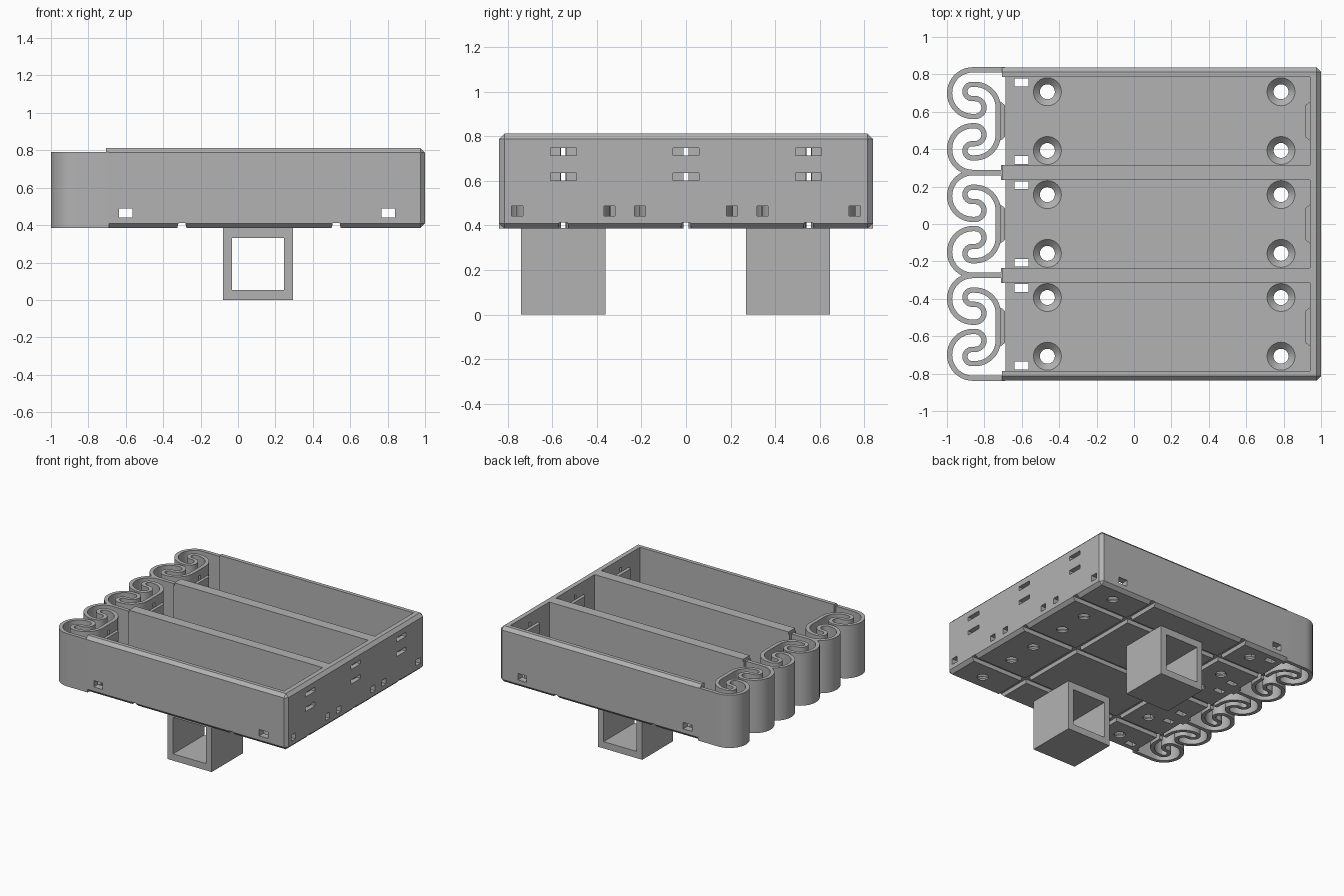
import bpy, bmesh, math
from mathutils import Vector

if "Cube" in bpy.data.objects:
    bpy.data.objects.remove(bpy.data.objects["Cube"])

grey = bpy.data.materials.new("plain_grey")
grey.use_nodes = True
GREY = (0.45, 0.45, 0.45, 1)
grey.diffuse_color = GREY
grey.node_tree.nodes["Principled BSDF"].inputs["Base Color"].default_value = GREY

PITCH = 0.55
BAYS = [-PITCH, 0, PITCH]
HALF_BAY = 0.235
BASE, RIM, FLOOR = 0.385, 0.812, 0.432
HALF_Y = 0.838


def make(name, bm):
    bmesh.ops.recalc_face_normals(bm, faces=bm.faces)
    mesh = bpy.data.meshes.new(name)
    bm.to_mesh(mesh)
    bm.free()
    mesh.materials.append(grey)
    obj = bpy.data.objects.new(name, mesh)
    bpy.context.collection.objects.link(obj)
    return obj


def add_prism(bm, outline, axis, lo, hi):
    """Extrude a 2D outline along an axis (0, 1 or 2) from lo to hi."""
    verts = []
    for p in outline:
        c = list(p)
        c.insert(axis, lo)
        verts.append(bm.verts.new(c))
    grown = bmesh.ops.extrude_face_region(bm, geom=[bm.faces.new(verts)])["geom"]
    move = Vector((0, 0, 0))
    move[axis] = hi - lo
    bmesh.ops.translate(bm, vec=move, verts=[g for g in grown if isinstance(g, bmesh.types.BMVert)])
    # keep the starting cap so that the solid is closed
    if not any(set(f.verts) == set(verts) for f in verts[0].link_faces):
        bm.faces.new(verts)


def add_box(bm, x0, x1, y0, y1, z0, z1):
    add_prism(bm, [(x0, y0), (x1, y0), (x1, y1), (x0, y1)], 2, z0, z1)


def add_cone(bm, x, y, z0, z1, r0, r1):
    made = bmesh.ops.create_cone(bm, cap_ends=True, segments=24, radius1=r0, radius2=r1, depth=z1 - z0)
    bmesh.ops.translate(bm, vec=(x, y, (z0 + z1) / 2), verts=made["verts"])


def apply(obj, mod):
    bpy.context.view_layer.objects.active = obj
    bpy.ops.object.modifier_apply(modifier=mod.name)


def carve(obj, bm):
    """Subtract every separate solid held in bm in a single cut."""
    cutter = make("cutter", bm)
    cutter.hide_render = True
    mod = obj.modifiers.new("cut", 'BOOLEAN')
    mod.operation, mod.solver, mod.object = 'DIFFERENCE', 'EXACT', cutter
    apply(obj, mod)
    bpy.data.objects.remove(cutter)


def smooth(obj):
    bpy.ops.object.select_all(action='DESELECT')
    obj.select_set(True)
    bpy.context.view_layer.objects.active = obj
    bpy.ops.object.shade_smooth_by_angle(angle=math.radians(30))


# Tray: one chamfered block, later hollowed into three bays
bm = bmesh.new()
bmesh.ops.create_cube(bm, size=1)
for v in bm.verts:
    v.co = (0.1475 + v.co.x * 1.705, v.co.y * 2 * HALF_Y, (BASE + RIM) / 2 + v.co.z * (RIM - BASE))
edges = [e for e in bm.edges if any(v.co.x > 0 for v in e.verts)]
bmesh.ops.bevel(bm, geom=edges, offset=0.024, segments=1, affect='EDGES')
tray = make("tray", bm)

bays, ends, holes, details, grooves = [bmesh.new() for _ in range(5)]
cell = [(0, -0.055), (0.34, -0.055), (0.34, -0.022), (0.37, -0.022)]
cell += [(x, -y) for x, y in reversed(cell)]
plus = []
for c, s in ((1, 0), (0, 1), (-1, 0), (0, -1)):
    for x, y in ((0.014, 0.014), (0.014, 0.06), (-0.014, 0.06)):
        plus.append((0.5 + x * c - y * s, x * s + y * c))


def channel(c):
    return [(c - 0.028, 0.37), (c + 0.028, 0.37), (c + 0.018, 0.412), (c - 0.018, 0.412)]


for yc in BAYS:
    y0, y1 = yc - HALF_BAY, yc + HALF_BAY
    add_box(bays, -0.9, 0.94, y0, y1, FLOOR, 1)
    add_box(ends, -0.9, -0.687, y0, y1, 0.2, 0.6)
    # countersunk screw holes
    for x in (-0.463, 0.786):
        for dy in (-0.157, 0.157):
            add_cone(holes, x, yc + dy, 0.3, 0.5, 0.04, 0.04)
            add_cone(details, x, yc + dy, FLOOR - 0.035, FLOOR + 0.001, 0.04, 0.076)
    # wire holes in the floor corners and the end wall
    for s in (-1, 1):
        y = yc + s * 0.207
        add_box(holes, -0.64, -0.565, y - 0.021, y + 0.021, 0.3, 0.5)
        add_box(holes, 0.9, 1.1, y - 0.025, y + 0.025, 0.441, 0.487)
    # contact slots in the end wall
    for z in (0.618, 0.73):
        add_box(holes, 0.965, 1.1, yc - 0.058, yc + 0.058, z - 0.016, z + 0.016)
        add_box(details, 0.9, 1.1, yc - 0.012, yc + 0.012, z - 0.016, z + 0.016)
    # engraved minus, cell symbol and plus in the floor
    ym, deep, top = yc + 0.145, FLOOR - 0.008, FLOOR + 0.05
    add_box(holes, -0.174, -0.147, ym - 0.059, ym + 0.059, deep, top)
    for outline in (cell, plus):
        add_prism(holes, [(x, ym + y) for x, y in outline], 2, deep, top)
    # lengthwise wire channel under the floor
    add_prism(grooves, channel(yc), 0, -0.9, 1.2)

# wire passages through all long walls, and cross channels under the floor
for x in (-0.6, 0.803):
    add_box(details, x - 0.037, x + 0.037, -1, 1, 0.441, 0.49)
for x in (-0.3, 0.525):
    add_prism(ends, channel(x), 1, -1, 1)
for group in (bays, ends, holes, details, grooves):
    carve(tray, group)
smooth(tray)

# Divider ends that hold the springs
for side, y in (("right", -PITCH / 2), ("left", PITCH / 2)):
    bm = bmesh.new()
    add_box(bm, -0.712, -0.68, y - 0.04, y + 0.04, BASE, RIM - 0.02)
    make(side + "_divider_end", bm)


# Folded strip springs
def arc(cx, cy, r, a0, a1, n):
    angles = [math.radians(a0 + (a1 - a0) * i / n) for i in range(n + 1)]
    return [(cx + r * math.cos(a), cy + r * math.sin(a)) for a in angles]


half = [(-0.69, 0.2745)]
half += arc(-0.861, 0.1495, 0.125, 90, 270, 20)
half += arc(-0.85, 0.0725, 0.048, 270, 450, 12)
half += arc(-0.866, 0.1585, 0.038, 270, 90, 12)
half += arc(-0.85, 0.0725, 0.124, 90, 0, 12)
path = half + [(x, -y) for x, y in reversed(half)]

for i, yc in enumerate(BAYS):
    bm = bmesh.new()
    low = [bm.verts.new((x, y + yc, BASE)) for x, y in path]
    high = [bm.verts.new((x, y + yc, RIM - 0.022)) for x, y in path]
    for k in range(len(path) - 1):
        bm.faces.new((low[k], low[k + 1], high[k + 1], high[k]))
    spring = make("spring_%d" % (i + 1), bm)
    solid = spring.modifiers.new("thickness", 'SOLIDIFY')
    solid.thickness, solid.offset, solid.use_even_offset = 0.028, 0, True
    apply(spring, solid)
    slits = bmesh.new()
    for z in (0.618, 0.73):
        add_box(slits, -0.8, -0.7, yc - 0.012, yc + 0.012, z - 0.016, z + 0.016)
    add_box(slits, -0.8, -0.7, yc - 0.02, yc + 0.02, 0.3, 0.412)
    carve(spring, slits)
    smooth(spring)

    # Contact ribs on the spring and on the end wall
    for name, x, d in (("spring_rib", -0.714, 0.024), ("wall_rib", 0.942, -0.026)):
        bm = bmesh.new()
        rib = [(x, yc - 0.105), (x + d, yc - 0.085), (x + d, yc + 0.085), (x, yc + 0.105)]
        add_prism(bm, rib, 2, 0.638, 0.71)
        make("%s_%d" % (name, i + 1), bm)

# Square mounting tubes underneath
for name, y0, y1 in (("front_tube", -0.74, -0.36), ("back_tube", 0.27, 0.645)):
    bm, bore = bmesh.new(), bmesh.new()
    add_box(bm, -0.08, 0.295, y0, y1, 0, BASE + 0.002)
    tube = make(name, bm)
    add_box(bore, -0.033, 0.247, y0 - 0.1, y1 + 0.1, 0.052, 0.332)
    carve(tube, bore)
